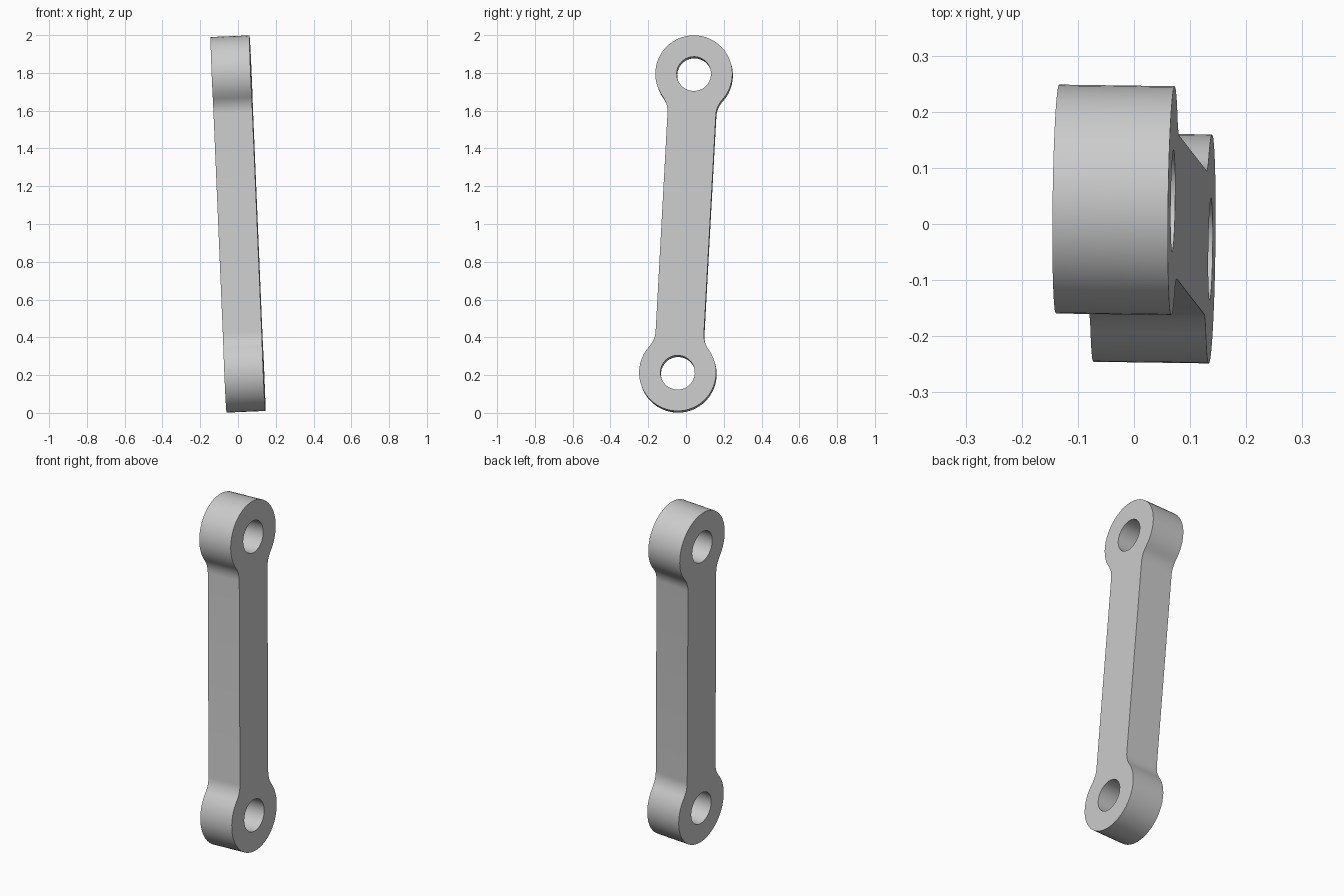
import bpy, bmesh, math
from mathutils import Vector, Matrix

cube = bpy.data.objects.get("Cube")
if cube:
    bpy.data.objects.remove(cube, do_unlink=True)

# Dimensions
HALF_THICK = 0.103
REACH = 0.7925       # middle of the link to each eye centre
EYE_R = 0.204
HOLE_R = 0.091
SHANK = 0.128        # half width of the shank
FILLET = 0.13        # concave blend between shank and eye

steel = bpy.data.materials.new("grey_steel")
steel.use_nodes = True
grey = (0.6, 0.6, 0.6, 1)
steel.diffuse_color = grey
steel.node_tree.nodes["Principled BSDF"].inputs["Base Color"].default_value = grey


def arc(cy, cz, r, start, end, steps):
    """Points along an arc in the link's flat plane."""
    angles = [start + (end - start) * i / steps for i in range(steps + 1)]
    return [Vector((0, cy + r * math.cos(t), cz + r * math.sin(t))) for t in angles]


# Outline of the upper half, from the right-hand shank edge over the eye
fy = SHANK + FILLET
drop = math.sqrt((EYE_R + FILLET) ** 2 - fy ** 2)
meet = math.atan2(drop, fy)
side = arc(fy, REACH - drop, FILLET, math.pi, math.pi - meet, 8)
eye = arc(0, REACH, EYE_R, -meet, math.pi + meet, 36)
other = [Vector((0, -p.y, p.z)) for p in reversed(side)]
half = side + eye[1:-1] + other
outline = half + [-p for p in half]

# Bolt holes at both ends
holes = [arc(0, s * REACH, HOLE_R, 0, math.tau, 32)[:-1] for s in (1, -1)]

# Fill the outline around the holes and extrude to thickness
bm = bmesh.new()
edges = []
for loop in [outline] + holes:
    verts = [bm.verts.new(p - Vector((HALF_THICK, 0, 0))) for p in loop]
    edges += [bm.edges.new((v, verts[i - 1])) for i, v in enumerate(verts)]
bmesh.ops.triangle_fill(bm, edges=edges, use_beauty=True)
extruded = bmesh.ops.extrude_face_region(bm, geom=bm.faces[:], use_keep_orig=True)
top = [g for g in extruded["geom"] if isinstance(g, bmesh.types.BMVert)]
bmesh.ops.translate(bm, verts=top, vec=(2 * HALF_THICK, 0, 0))
bmesh.ops.recalc_face_normals(bm, faces=bm.faces[:])

mesh = bpy.data.meshes.new("link_arm")
bm.to_mesh(mesh)
bm.free()
mesh.materials.append(steel)
link = bpy.data.objects.new("link_arm", mesh)
bpy.context.collection.objects.link(link)

# Lean the link slightly sideways and backwards
normal = Vector((1, -0.014, 0.043)).normalized()
along = Vector((0, 0.0425, 0.791))
along = (along - normal * along.dot(normal)).normalized()
across = along.cross(normal)
lean = Matrix((normal, across, along)).transposed().to_4x4()
link.matrix_world = Matrix.Translation((0, 0, 1)) @ lean

# Smooth the round surfaces, keep the rims sharp
bpy.ops.object.select_all(action="DESELECT")
link.select_set(True)
bpy.context.view_layer.objects.active = link
bpy.ops.object.shade_smooth_by_angle(angle=math.radians(35))
